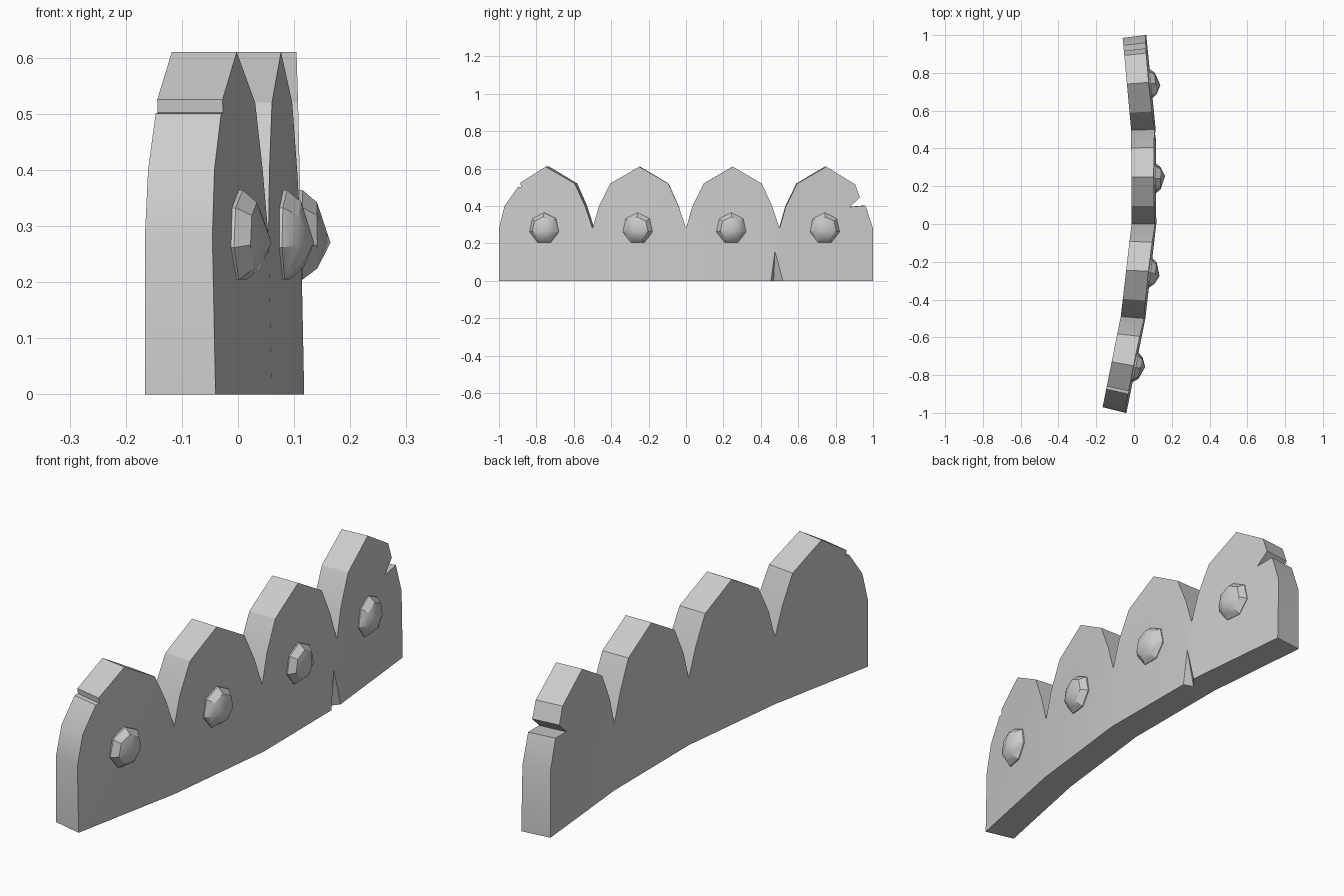
import bpy, bmesh
from math import sin, cos, tau, atan2
from mathutils import Matrix

if "Cube" in bpy.data.objects:
    bpy.data.objects.remove(bpy.data.objects["Cube"])

# Plan of the curved slab: front and back corner points (x, y)
FRONT = [(-0.04, -1), (0.06, -0.5), (0.118, 0), (0.115, 0.5), (0.065, 1)]
BACK = [(-0.166, -0.97), (-0.07, -0.49), (-0.013, 0), (-0.015, 0.497), (-0.06, 0.985)]
LEAN = 0.02

# One scallop tip (position along its segment, height), left to right
RISE = [(0.0, 0.28), (0.07, 0.4), (0.19, 0.52)]
PEAK = [(0.5, 0.61)]
FALL = [(0.81, 0.52), (0.92, 0.4), (1.0, 0.28)]
CHIP_LEFT = [(0.0, 0.28), (0.06, 0.4), (0.2, 0.5), (0.235, 0.502), (0.23, 0.525)]
CHIP_RIGHT = [(0.81, 0.515), (0.86, 0.445), (0.75, 0.395), (0.92, 0.402), (1.0, 0.28)]


def make_object(name, bm):
    bmesh.ops.recalc_face_normals(bm, faces=bm.faces)
    mesh = bpy.data.meshes.new(name)
    bm.to_mesh(mesh)
    bm.free()
    obj = bpy.data.objects.new(name, mesh)
    bpy.context.collection.objects.link(obj)
    return obj


def smooth(obj, angle):
    bpy.ops.object.select_all(action='DESELECT')
    obj.select_set(True)
    bpy.context.view_layer.objects.active = obj
    bpy.ops.object.shade_smooth_by_angle(angle=angle)


def on_plan(plan, i, t):
    (xa, ya), (xb, yb) = plan[i], plan[i + 1]
    return xa + (xb - xa) * t, ya + (yb - ya) * t


# Scalloped slab: four flat segments sharing their joints
bm = bmesh.new()
for i in range(4):
    outline = (CHIP_LEFT if i == 0 else RISE) + PEAK + (CHIP_RIGHT if i == 3 else FALL)
    outline = [(0, 0)] + outline + [(1, 0)]
    front, back = [], []
    for t, z in outline:
        x, y = on_plan(FRONT, i, t)
        front.append(bm.verts.new((x - LEAN * z, y, z)))
        x, y = on_plan(BACK, i, t)
        back.append(bm.verts.new((x, y, z)))
    bm.faces.new(front)
    bm.faces.new(back[::-1])
    n = len(outline)
    for k in range(n):
        if (k == 0 and i > 0) or (k == n - 2 and i < 3):
            continue
        j = (k + 1) % n
        bm.faces.new((front[k], back[k], back[j], front[j]))
bmesh.ops.remove_doubles(bm, verts=bm.verts, dist=0.0005)
slab = make_object("scalloped_slab", bm)

# Wedge-shaped crack cut into the lower front edge
bm = bmesh.new()
low = [bm.verts.new(p) for p in ((0.117, 0.453, -0.01), (0.07, 0.468, -0.01), (0.115, 0.522, -0.01),
                                 (0.16, 0.487, -0.01))]
tip = bm.verts.new((0.115, 0.476, 0.17))
bm.faces.new(low)
for k in range(4):
    bm.faces.new((low[k], low[(k + 1) % 4], tip))
cutter = make_object("crack_cutter", bm)
cutter.hide_render = True
mod = slab.modifiers.new("crack", 'BOOLEAN')
mod.operation = 'DIFFERENCE'
mod.solver = 'EXACT'
mod.object = cutter
bpy.context.view_layer.objects.active = slab
bpy.ops.object.modifier_apply(modifier=mod.name)
bpy.data.objects.remove(cutter)
smooth(slab, 0.4)

# Faceted studs, one per scallop
SIDES = 7
for i in range(4):
    bm = bmesh.new()
    rings = []
    for r, h in ((0.084, -0.015), (0.084, 0.004), (0.062, 0.03)):
        rings.append([bm.verts.new((h, r * 0.97 * sin(tau * k / SIDES), r * cos(tau * k / SIDES)))
                      for k in range(SIDES)])
    top = bm.verts.new((0.054, 0.012 * (-1) ** i, -0.01))
    bm.faces.new(rings[0])
    for a, b in zip(rings, rings[1:]):
        for k in range(SIDES):
            j = (k + 1) % SIDES
            bm.faces.new((a[k], a[j], b[j], b[k]))
    for k in range(SIDES):
        bm.faces.new((rings[2][k], rings[2][(k + 1) % SIDES], top))
    x, y = on_plan(FRONT, i, 0.5)
    (xa, ya), (xb, yb) = FRONT[i], FRONT[i + 1]
    turn = atan2(-(xb - xa), yb - ya)
    bm.transform(Matrix.Translation((x - LEAN * 0.28, y - 0.008, 0.28)) @ Matrix.Rotation(turn, 4, 'Z'))
    smooth(make_object(f"stud_{i + 1}", bm), 0.5)
